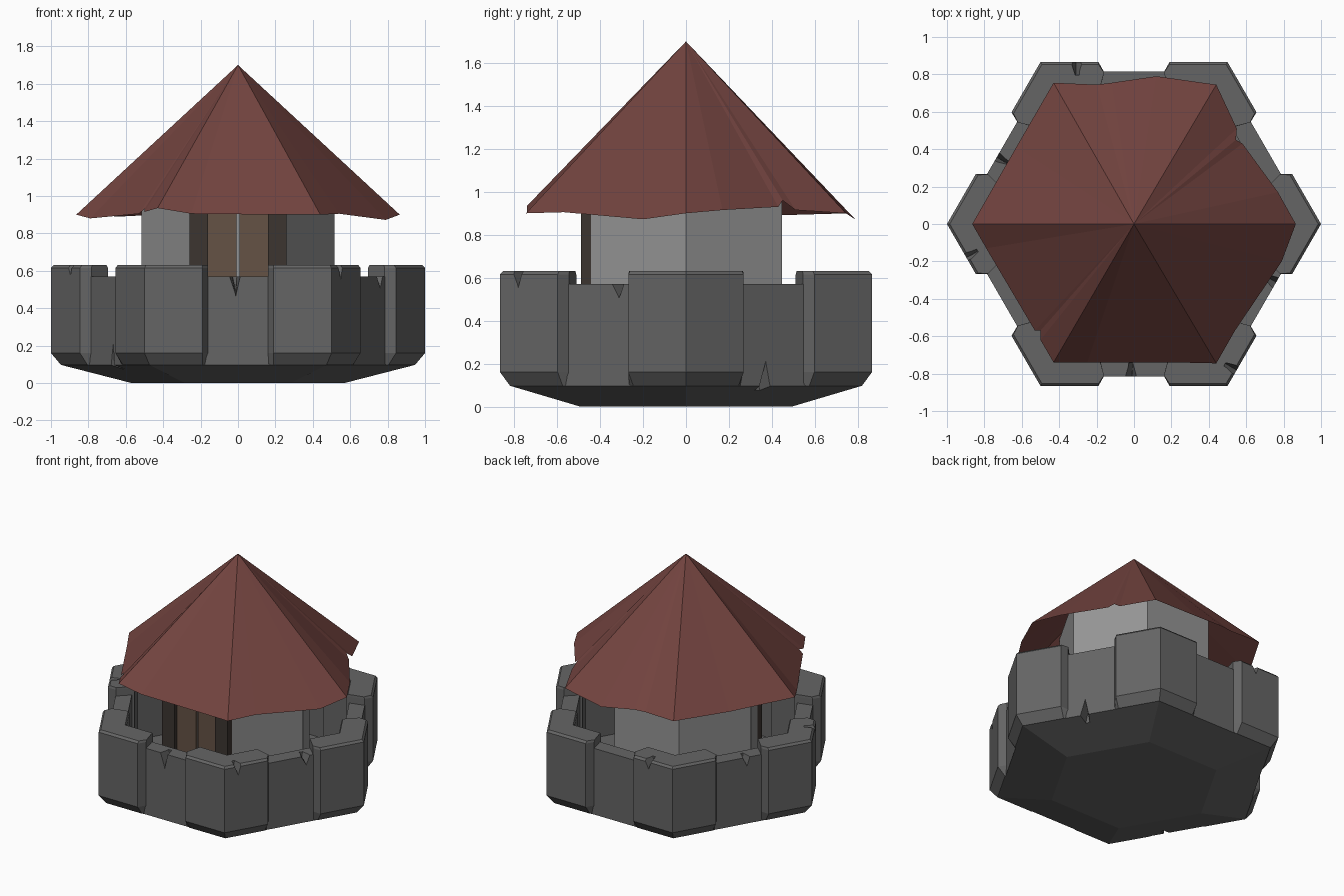
import bpy, bmesh
from math import radians, sin, cos
from mathutils import Vector

if "Cube" in bpy.data.objects:
    bpy.data.objects.remove(bpy.data.objects["Cube"])


def material(name, rgb):
    m = bpy.data.materials.new(name)
    m.diffuse_color = (*rgb, 1)
    m.use_nodes = True
    m.node_tree.nodes["Principled BSDF"].inputs["Base Color"].default_value = m.diffuse_color
    return m


STONE = material("dark_stone", (0.13, 0.13, 0.13))
PLASTER = material("light_stone", (0.30, 0.30, 0.30))
TILE = material("roof_tile", (0.17, 0.057, 0.05))
WOOD = material("door_wood", (0.13, 0.085, 0.06))
FRAME = material("frame_wood", (0.045, 0.035, 0.03))


def finish(name, bm, mat):
    bmesh.ops.recalc_face_normals(bm, faces=bm.faces)
    me = bpy.data.meshes.new(name)
    bm.to_mesh(me)
    bm.free()
    if mat:
        me.materials.append(mat)
    ob = bpy.data.objects.new(name, me)
    bpy.context.collection.objects.link(ob)
    return ob


def loft(bm, rings):
    """Closed skin through equal-sized rings, capped at both ends."""
    vs = [[bm.verts.new(p) for p in r] for r in rings]
    n = len(vs[0])
    for a, b in zip(vs, vs[1:]):
        for i in range(n):
            j = (i + 1) % n
            bm.faces.new((a[i], a[j], b[j], b[i]))
    bm.faces.new(vs[0][::-1])
    bm.faces.new(vs[-1])


def polar(r, deg):
    return Vector((r * cos(radians(deg)), r * sin(radians(deg)), 0))


def hexagon(r, z):
    return [polar(r, 60 * k) + Vector((0, 0, z)) for k in range(6)]


def box(name, x0, x1, y0, y1, z0, z1, mat):
    bm = bmesh.new()
    loft(bm, [[(x0, y0, z), (x1, y0, z), (x1, y1, z), (x0, y1, z)] for z in (z0, z1)])
    return finish(name, bm, mat)


# Chip cutter: triangular notches (face angle, sideways offset, z start, z tip, width, face distance)
chips = [(-90, -0.02, 0.60, 0.46, 0.08, 0.814), (-30, 0.10, 0.60, 0.50, 0.10, 0.814),
         (-150, 0.07, 0.06, 0.22, 0.05, 0.814), (30, -0.05, 0.06, 0.22, 0.08, 0.814),
         (-30, -0.41, 0.66, 0.55, 0.08, 0.866), (90, 0.30, 0.66, 0.56, 0.09, 0.866),
         (-150, -0.30, 0.66, 0.57, 0.08, 0.866), (150, 0.05, 0.60, 0.50, 0.08, 0.814)]
bm = bmesh.new()
for ang, off, z0, z1, w, dist in chips:
    side = polar(1, ang + 90)
    rings = []
    for d, k in ((0.015, 1.0), (-0.07, 0.4)):
        mid = polar(dist + d, ang) + side * off
        tip = z0 + (z1 - z0) * (0.6 + 0.4 * k)
        rings.append([mid - side * w * k / 2 + Vector((0, 0, z0)),
                      mid + side * w * k / 2 + Vector((0, 0, z0)),
                      mid + side * w * 0.1 + Vector((0, 0, tip))])
    loft(bm, rings)
cutter = finish("chip_cutter", bm, None)
cutter.hide_render = True
cutter.hide_viewport = True
cutter.display_type = 'WIRE'


def chip(ob):
    m = ob.modifiers.new("chips", 'BOOLEAN')
    m.operation = 'DIFFERENCE'
    m.solver = 'EXACT'
    m.object = cutter


# Base: tapered foot, low parapet wall and inner floor
bm = bmesh.new()
loft(bm, [hexagon(r, z) for r, z in ((0.57, 0), (0.94, 0.095), (0.94, 0.57), (0.82, 0.57), (0.82, 0.15))])
chip(finish("parapet_base", bm, STONE))


# Corner battlements, one angled block per hexagon corner
def battlement_ring(deg, outer, wall, inner, z):
    def pt(r, m, turn):
        return polar(r, deg) + polar(r / 2 - m, deg + turn)
    up = Vector((0, 0, z))
    pts = [pt(inner, 0.19, -120), pt(wall, 0.16, -120), pt(outer, 0.19, -120), polar(outer, deg),
           pt(outer, 0.19, 120), pt(wall, 0.16, 120), pt(inner, 0.19, 120), polar(inner, deg)]
    return [p + up for p in pts]


for k in range(6):
    bm = bmesh.new()
    loft(bm, [battlement_ring(60 * k, 0.945, 0.932, 0.80, 0.095),
              battlement_ring(60 * k, 1.0, 0.938, 0.80, 0.16),
              battlement_ring(60 * k, 1.0, 0.938, 0.80, 0.615),
              battlement_ring(60 * k, 0.985, 0.934, 0.81, 0.63)])
    chip(finish(f"battlement_{k + 1}", bm, STONE))

# Turret room, running up under the roof
bm = bmesh.new()
loft(bm, [hexagon(0.515, 0.14), hexagon(0.515, 1.2)])
finish("turret_walls", bm, PLASTER)

# Door with two leaves inside a heavy frame
for s, tag in ((-1, "left"), (1, "right")):
    box(f"door_post_{tag}", *sorted((s * 0.16, s * 0.26)), -0.49, -0.43, 0.14, 1.1, FRAME)
    box(f"door_leaf_{tag}", *sorted((s * 0.008, s * 0.16)), -0.465, -0.43, 0.14, 1.0, WOOD)
box("door_lintel", -0.16, 0.16, -0.49, -0.43, 0.98, 1.1, FRAME)

# Roof: open six-sided cone with ragged eaves
eaves = [(0.865, 0, 0.9), (0.77, 0.17, 0.915), (0.58, 0.43, 0.93), (0.545, 0.45, 0.96),
         (0.55, 0.51, 0.915), (0.44, 0.745, 0.9), (0.12, 0.79, 0.87), (-0.12, 0.755, 0.9),
         (-0.2, 0.745, 0.9), (-0.43, 0.755, 0.9), (-0.63, 0.41, 0.89), (-0.865, 0, 0.9),
         (-0.79, -0.13, 0.88), (-0.53, -0.57, 0.905), (-0.5, -0.57, 0.93), (-0.5, -0.62, 0.915),
         (-0.43, -0.74, 0.935), (-0.25, -0.74, 0.905), (0.22, -0.74, 0.9),
         (0.44, -0.745, 0.9), (0.54, -0.57, 0.905), (0.79, -0.2, 0.872)]
bm = bmesh.new()
apex = bm.verts.new((0, 0, 1.7))
rim = [bm.verts.new(p) for p in eaves]
for a, b in zip(rim, rim[1:] + rim[:1]):
    bm.faces.new((a, b, apex))
finish("roof", bm, TILE)
